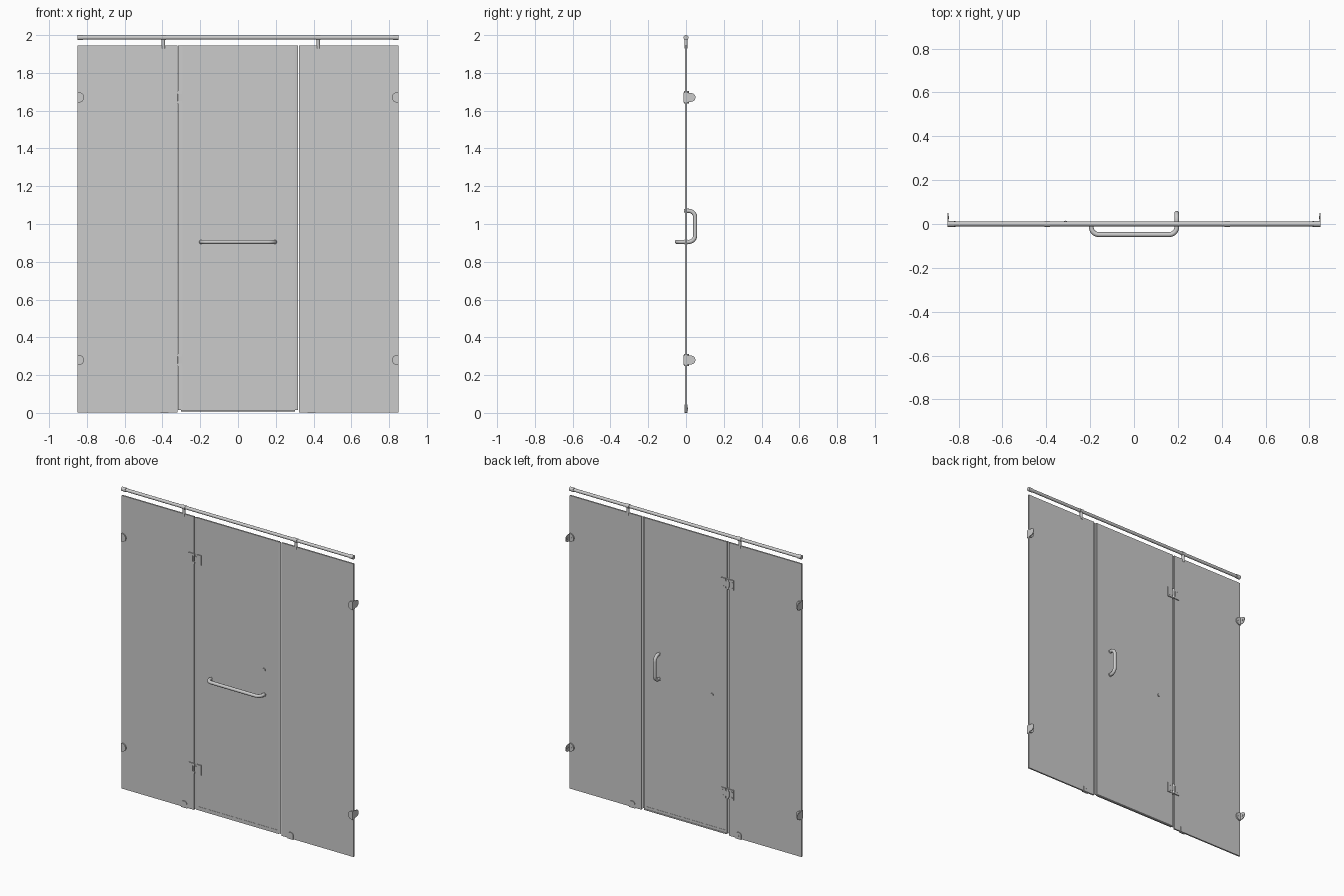
import bpy, bmesh
from math import pi, cos, sin
from mathutils import Vector, Matrix

if "Cube" in bpy.data.objects:
    bpy.data.objects.remove(bpy.data.objects["Cube"])

T = 0.005  # half glass thickness


def finish(name, bm, smooth=False):
    bmesh.ops.recalc_face_normals(bm, faces=bm.faces)
    me = bpy.data.meshes.new(name)
    bm.to_mesh(me)
    bm.free()
    ob = bpy.data.objects.new(name, me)
    bpy.context.collection.objects.link(ob)
    if smooth:
        bpy.ops.object.select_all(action='DESELECT')
        ob.select_set(True)
        bpy.context.view_layer.objects.active = ob
        bpy.ops.object.shade_smooth_by_angle(angle=0.6)
    return ob


def box(name, x0, x1, y0, y1, z0, z1):
    bm = bmesh.new()
    bmesh.ops.create_cube(bm, size=1)
    for v in bm.verts:
        v.co = Vector((x0 + (v.co.x + .5) * (x1 - x0),
                       y0 + (v.co.y + .5) * (y1 - y0),
                       z0 + (v.co.z + .5) * (z1 - z0)))
    return finish(name, bm)


def prism(name, pts, a, b, axis='Y'):
    """Extrude a profile: (x, z) along Y, (y, z) along X, or (x, y) along Z."""
    place = {'Y': lambda p: (p[0], a, p[1]), 'X': lambda p: (a, p[0], p[1]),
             'Z': lambda p: (p[0], p[1], a)}[axis]
    step = {'Y': (0, b - a, 0), 'X': (b - a, 0, 0), 'Z': (0, 0, b - a)}[axis]
    bm = bmesh.new()
    f = bm.faces.new([bm.verts.new(place(p)) for p in pts])
    ext = bmesh.ops.extrude_face_region(bm, geom=[f])
    bmesh.ops.translate(bm, vec=step, verts=[v for v in ext['geom'] if isinstance(v, bmesh.types.BMVert)])
    return finish(name, bm, True)


def rod(name, p, q, r, seg=24):
    p, q = Vector(p), Vector(q)
    d = q - p
    bm = bmesh.new()
    m = Matrix.Translation((p + q) / 2) @ d.to_track_quat('Z', 'Y').to_matrix().to_4x4()
    bmesh.ops.create_cone(bm, cap_ends=True, segments=seg, radius1=r, radius2=r, depth=d.length, matrix=m)
    return finish(name, bm, True)


def bent_tube(name, corners, r, bend, n=8):
    """Round tube along a path whose inner corners are filleted 90 degree bends."""
    c = [Vector(p) for p in corners]
    path = [c[0]]
    for i in range(1, len(c) - 1):
        u = (c[i - 1] - c[i]).normalized()
        w = (c[i + 1] - c[i]).normalized()
        o = c[i] + (u + w) * bend
        path += [o - w * bend * cos(t) - u * bend * sin(t)
                 for t in (k * pi / 2 / n for k in range(n + 1))]
    path.append(c[-1])
    cu = bpy.data.curves.new(name, 'CURVE')
    cu.dimensions = '3D'
    cu.bevel_depth = r
    cu.bevel_resolution = 4
    cu.use_fill_caps = True
    sp = cu.splines.new('POLY')
    sp.points.add(len(path) - 1)
    for pt, co in zip(sp.points, path):
        pt.co = (*co, 1)
    sp.use_smooth = True
    ob = bpy.data.objects.new(name, cu)
    bpy.context.collection.objects.link(ob)


def round_end(x_flat, x_tip, z, h, n=12):
    """Tab outline, square at x_flat and rounded towards x_tip."""
    s = 1 if x_tip > x_flat else -1
    r = h / 2
    arc = [(x_tip - s * r + s * r * cos(t), z + r * sin(t))
           for t in (-pi / 2 + pi * k / n for k in range(n + 1))]
    return [(x_flat, z - r)] + arc + [(x_flat, z + r)]


# glass
box("left_glass_panel", -0.85, -0.32, -T, T, 0.003, 1.945)
box("right_glass_panel", 0.324, 0.85, -T, T, 0.003, 1.945)
box("glass_door", -0.302, 0.302, -T, T, 0.014, 1.945)

# door edge seals: U channel with a fin reaching towards the fixed panel
for name, s in (("hinge_side_seal", -1), ("latch_side_seal", 1)):
    prof = [(0.293, -0.0065), (0.304, -0.0065), (0.318, -0.0035), (0.318, -0.002),
            (0.305, -0.002), (0.305, 0.0065), (0.293, 0.0065)]
    k = 0.998 if s < 0 else 1.0
    prism(name, [(s * x * k, y) for x, y in prof], 0.014, 1.945, 'Z')

# bottom sweep with drip fin
prism("door_bottom_sweep", [(-0.0065, 0.034), (-0.0065, 0.01), (0.0065, 0.008),
                            (0.010, 0.012), (0.0065, 0.016), (0.0065, 0.034)],
      -0.302, 0.302, 'X')

# header rail, end sockets and glass hangers
rod("header_rail", (-0.85, 0, 1.987), (0.85, 0, 1.987), 0.0105)
for s in (-1, 1):
    rod("rail_end_socket", (s * 0.82, 0, 1.987), (s * 0.85, 0, 1.987), 0.013)
for x in (-0.395, 0.425):
    rod("rail_hanger_sleeve", (x - 0.013, 0, 1.987), (x + 0.013, 0, 1.987), 0.013)
    rod("rail_hanger_post", (x, 0, 1.928), (x, 0, 1.982), 0.009)

# hinges between left panel and door
for z in (0.28, 1.67):
    for y0, y1 in ((-0.011, -T), (T, 0.011)):
        box("hinge_panel_plate", -0.355, -0.326, y0, y1, z - 0.033, z + 0.033)
        for s in (-1, 1):
            box("hinge_panel_ear", -0.326, -0.312, y0, y1, z + s * 0.026 - 0.007, z + s * 0.026 + 0.007)
        box("hinge_door_plate", -0.296, -0.265, y0, y1, z - 0.033, z + 0.033)
        box("hinge_door_tab", -0.312, -0.296, y0, y1, z - 0.018, z + 0.018)
    rod("hinge_barrel", (-0.312, 0.006, z - 0.033), (-0.312, 0.006, z + 0.033), 0.009)
    for x in (-0.343, -0.28):
        for dz in (-0.018, 0.018):
            rod("hinge_screw", (x, 0.011, z + dz), (x, 0.0125, z + dz), 0.0045, 16)

# wall brackets: glass clamp plates and a rounded wall tab
for s in (-1, 1):
    for z in (0.28, 1.67):
        for y0, y1 in ((-0.013, -T), (T, 0.013)):
            prism("wall_clamp_plate", round_end(s * 0.85, s * 0.815, z, 0.054), y0, y1)
        prism("wall_tab", round_end(-0.013, 0.05, z, 0.046), s * 0.85, s * 0.846, 'X')
        rod("wall_tab_screw", (s * 0.846, 0.03, z), (s * 0.843, 0.03, z), 0.007)
        rod("clamp_screw", (s * 0.832, 0.013, z), (s * 0.832, 0.0145, z), 0.005)

# floor clamps, arched top
for x in (-0.39, 0.39):
    arch = [(x + 0.021 * cos(t), 0.025 + 0.02 * sin(t)) for t in (pi * k / 12 for k in range(13))]
    for y0, y1 in ((-0.009, -T), (T, 0.009)):
        prism("floor_clamp_plate", [(x - 0.021, 0), (x + 0.021, 0)] + arch, y0, y1)
    box("floor_clamp_base", x - 0.021, x + 0.021, -0.009, 0.009, 0, 0.003)
    rod("floor_clamp_screw", (x, 0.009, 0.024), (x, 0.0105, 0.024), 0.005)

# towel bar on the front, pull handle on the back
HX, LO, HI = 0.195, 0.905, 1.07
bent_tube("towel_bar", [(-HX, -T, LO), (-HX, -0.0485, LO), (HX, -0.0485, LO), (HX, -T, LO)], 0.011, 0.035)
bent_tube("pull_handle", [(HX, T, LO), (HX, 0.0485, LO), (HX, 0.0485, HI), (HX, T, HI)], 0.011, 0.035)
for x, z, s in ((-HX, LO, -1), (HX, LO, -1), (HX, LO, 1), (HX, HI, 1)):
    rod("handle_washer", (x, s * T, z), (x, s * 0.008, z), 0.013)
# bolt caps on the far side of the glass
rod("pull_handle_bolt_cap", (HX, -T, HI), (HX, -0.011, HI), 0.010)
rod("towel_bar_bolt_cap", (-HX, T, LO), (-HX, 0.011, LO), 0.010)
